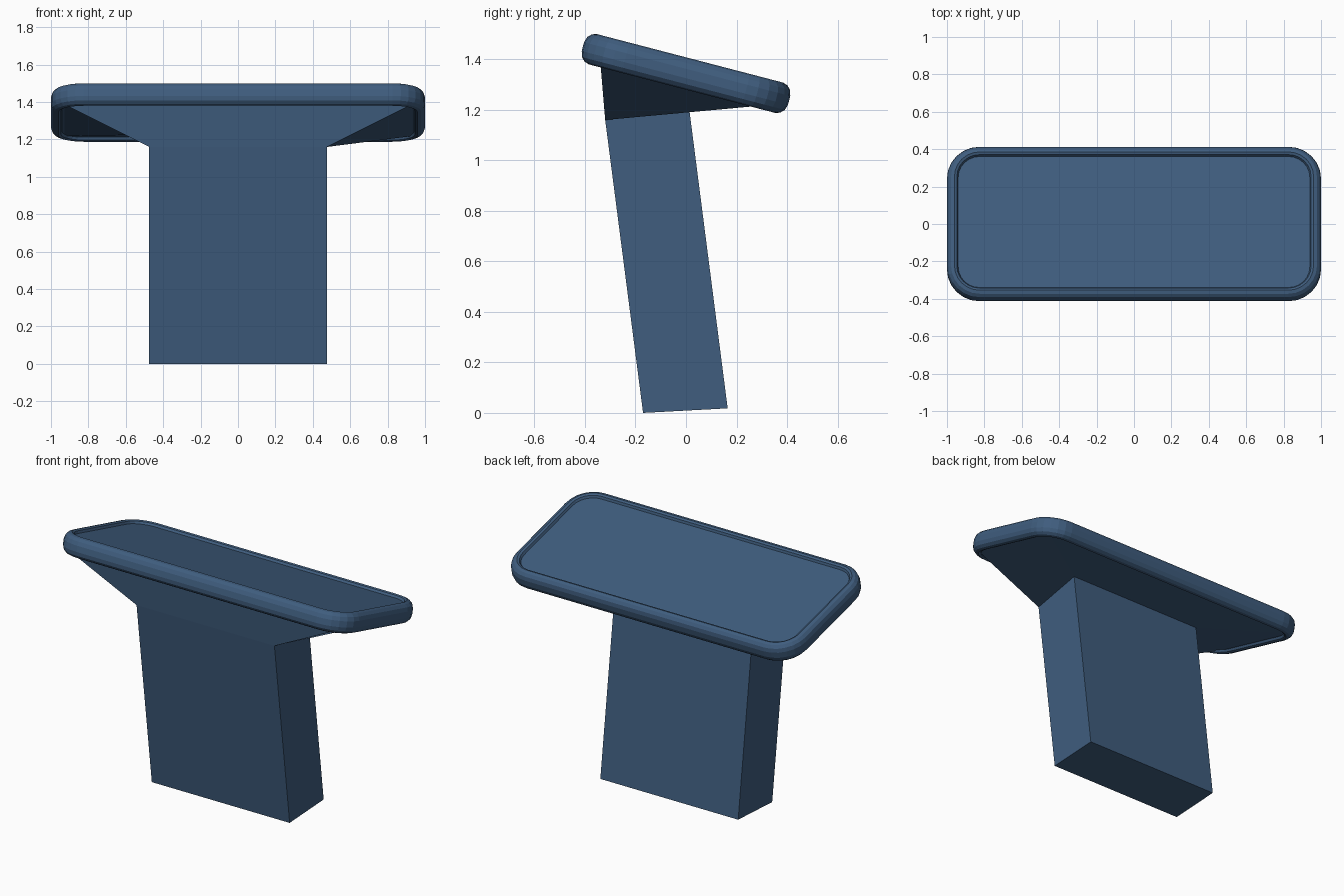
import bpy, bmesh
from math import sin, cos, pi, radians
from mathutils import Matrix, Vector

if "Cube" in bpy.data.objects:
    bpy.data.objects.remove(bpy.data.objects["Cube"])

mat = bpy.data.materials.new("blue_paint")
mat.diffuse_color = (0.05, 0.11, 0.21, 1)
mat.use_nodes = True
mat.node_tree.nodes["Principled BSDF"].inputs["Base Color"].default_value = mat.diffuse_color

TILT = Matrix.Translation((0, 0, 1.344)) @ Matrix.Rotation(radians(-14.6), 4, 'X')


def loft(name, rings):
    """Bridge equal-length closed rings and cap both ends."""
    bm = bmesh.new()
    loops = [[bm.verts.new(p) for p in ring] for ring in rings]
    n = len(loops[0])
    for a, b in zip(loops, loops[1:]):
        for i in range(n):
            j = (i + 1) % n
            bm.faces.new((a[i], a[j], b[j], b[i]))
    bm.faces.new(loops[0])
    bm.faces.new(loops[-1])
    bmesh.ops.recalc_face_normals(bm, faces=bm.faces)
    me = bpy.data.meshes.new(name)
    bm.to_mesh(me)
    bm.free()
    me.materials.append(mat)
    ob = bpy.data.objects.new(name, me)
    bpy.context.collection.objects.link(ob)
    return ob


def rounded_ring(inset, h, hx=1.0, hy=0.422, r=0.175, seg=6):
    """Rounded rectangle in the tilted plane of the top."""
    pts = []
    for k, (sx, sy) in enumerate(((1, 1), (-1, 1), (-1, -1), (1, -1))):
        for i in range(seg + 1):
            a = (k + i / seg) * pi / 2
            pts.append(TILT @ Vector((sx * (hx - r) + (r - inset) * cos(a),
                                      sy * (hy - r) + (r - inset) * sin(a), h)))
    return pts


def rect(hx, front, back):
    """Rectangle from the (y, z) of its front and back edges."""
    return [Vector((x, *p)) for x, p in
            ((-hx, front), (hx, front), (hx, back), (-hx, back))]


# Tilted top with a rounded rim and recessed panels above and below
half = [(0.060, 0.042), (0.053, 0.056), (0.040, 0.062),
        (0.022, 0.056), (0.007, 0.041), (0.000, 0.018)]
profile = half + [(i, -h) for i, h in reversed(half)]
loft("tilted_top", [rounded_ring(i, h) for i, h in profile])

# Leaning column
COL_TOP = ((-0.32, 1.16), (0.01, 1.225))
loft("column", [rect(0.475, (-0.17, 0.0), (0.165, 0.018)), rect(0.475, *COL_TOP)])

# Flared neck reaching out to the underside of the top
front, back = ((TILT @ Vector((0, y, -0.041))).yz for y in (-0.34, 0.34))
loft("flared_neck", [rect(0.475, *COL_TOP), rect(0.935, front, back)])
